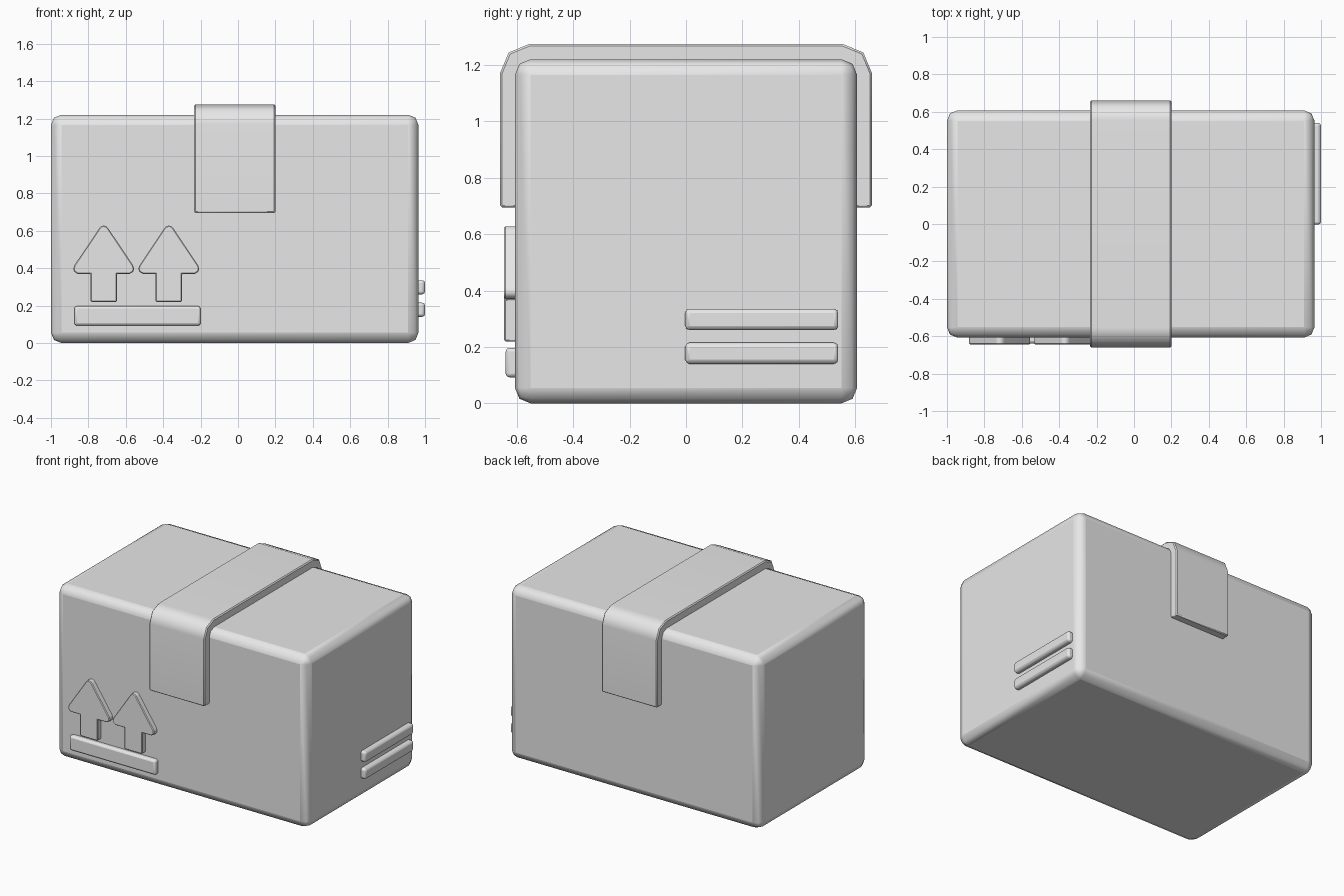
import bpy, bmesh, math

cube = bpy.data.objects.get("Cube")
if cube:
    bpy.data.objects.remove(cube, do_unlink=True)

GREY = (0.8, 0.8, 0.8, 1)
grey = bpy.data.materials.new("plain_grey")
grey.use_nodes = True
grey.diffuse_color = GREY
grey.node_tree.nodes["Principled BSDF"].inputs["Base Color"].default_value = GREY


def finish(name, bm, bevel, segments):
    """Turn a bmesh into a smooth object with rounded edges."""
    bmesh.ops.recalc_face_normals(bm, faces=bm.faces)
    mesh = bpy.data.meshes.new(name)
    bm.to_mesh(mesh)
    bm.free()
    mesh.materials.append(grey)
    obj = bpy.data.objects.new(name, mesh)
    bpy.context.collection.objects.link(obj)
    mod = obj.modifiers.new("rounded_edges", 'BEVEL')
    mod.width, mod.segments = bevel, segments
    mod.limit_method, mod.angle_limit = 'ANGLE', math.radians(50)
    bpy.ops.object.select_all(action='DESELECT')
    obj.select_set(True)
    bpy.context.view_layer.objects.active = obj
    bpy.ops.object.shade_smooth_by_angle(angle=math.radians(50))
    obj.modifiers.new("flat_sides", 'WEIGHTED_NORMAL').keep_sharp = True
    return obj


def block(name, x, y, z, bevel, segments=2):
    """Rounded block from its x, y and z ranges."""
    bm = bmesh.new()
    bmesh.ops.create_cube(bm, size=1)
    for v in bm.verts:
        for i, (low, high) in enumerate((x, y, z)):
            v.co[i] = high if v.co[i] > 0 else low
    return finish(name, bm, bevel, segments)


def prism(name, points, start, offset, bevel):
    """Extrude a closed outline; start maps a 2D point to 3D."""
    bm = bmesh.new()
    face = bm.faces.new([bm.verts.new(start(*p)) for p in points])
    top = bmesh.ops.extrude_face_region(bm, geom=[face], use_keep_orig=True)
    bmesh.ops.translate(bm, vec=offset,
                        verts=[v for v in top["geom"] if isinstance(v, bmesh.types.BMVert)])
    return finish(name, bm, bevel, 1)


# Box body
block("box_body", (-1, 0.965), (-0.607, 0.607), (0, 1.22), 0.055)


# Tape strip folded over the top and down both sides
def arch(half, top, radius):
    arc = [(half - radius * (1 - math.cos(a)), top - radius * (1 - math.sin(a)))
           for a in (0, math.pi / 4, math.pi / 2)]
    right = [(half, 0.695)] + arc
    return right + [(-y, z) for y, z in reversed(right)]


tape = arch(0.66, 1.275, 0.105) + arch(0.595, 1.21, 0.05)[::-1]
prism("tape_strip", tape, lambda y, z: (-0.235, y, z), (0.435, 0, 0), 0.007)

# Upright arrows on the front, with rounded head corners
half_arrow = [(0.07, 0.22), (0.07, 0.37), (0.14, 0.37), (0.157, 0.38),
              (0.163, 0.395), (0.157, 0.415), (0.025, 0.612), (0.014, 0.624)]
outline = half_arrow + [(0, 0.628)] + [(-x, z) for x, z in reversed(half_arrow)]
for side, centre in (("right", -0.718), ("left", -0.37)):
    prism(side + "_arrow", outline, lambda x, z: (centre + x, -0.59, z),
          (0, -0.055, 0), 0.005)

# Raised bar under the arrows
block("front_bar", (-0.875, -0.2), (-0.64, -0.59), (0.092, 0.197), 0.014)

# Two raised bars on the left end
for name, low in (("lower_side_bar", 0.14), ("upper_side_bar", 0.26)):
    block(name, (0.95, 1), (-0.003, 0.54), (low, low + 0.075), 0.015)
